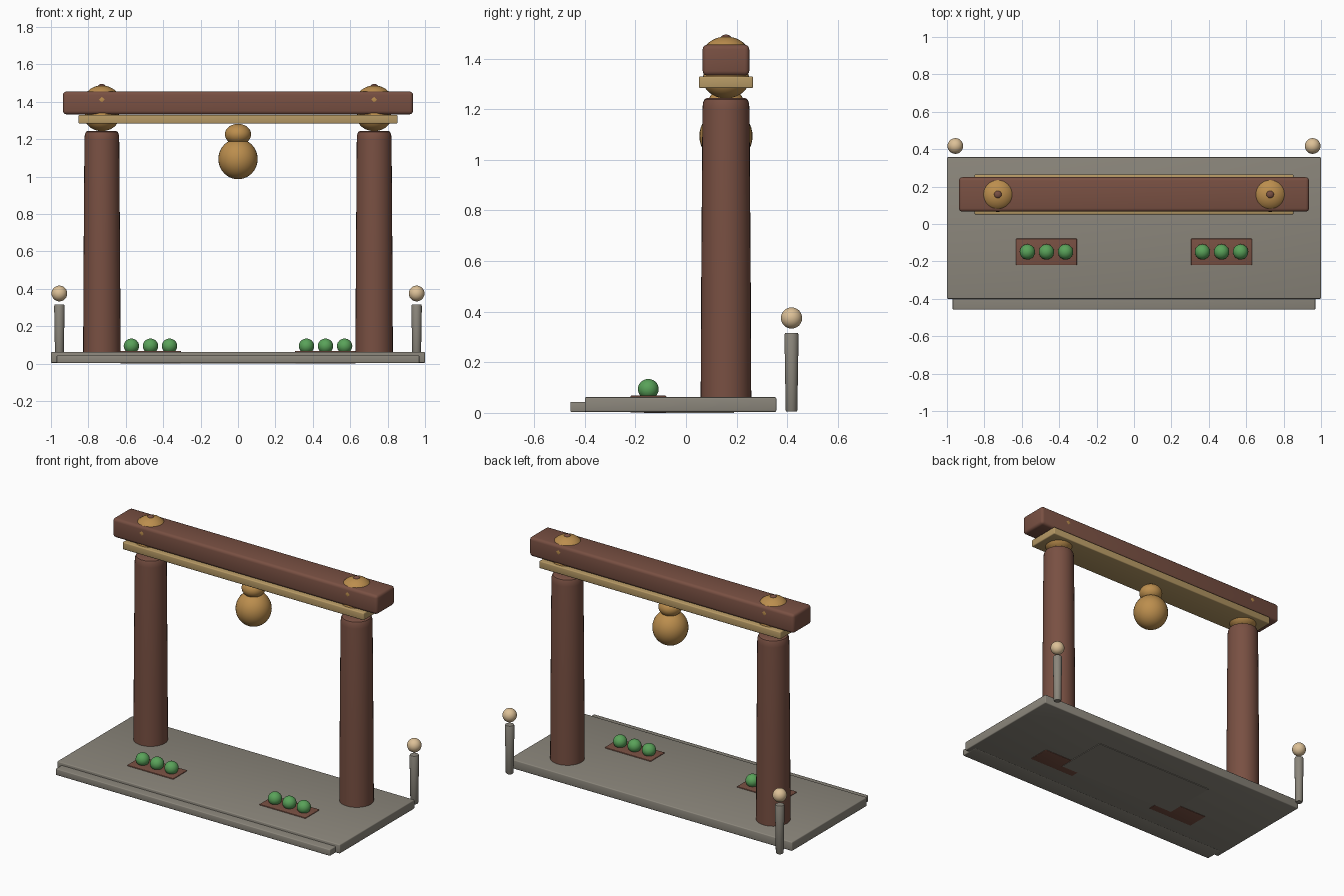
import bpy, bmesh, math
from mathutils import Matrix

if "Cube" in bpy.data.objects:
    bpy.data.objects.remove(bpy.data.objects["Cube"])


def mat(name, rgb):
    m = bpy.data.materials.new(name)
    m.diffuse_color = (*rgb, 1)
    m.use_nodes = True
    m.node_tree.nodes["Principled BSDF"].inputs["Base Color"].default_value = m.diffuse_color
    return m


WOOD = mat("dark_wood", (0.19, 0.08, 0.055))
GOLD = mat("brass", (0.50, 0.27, 0.075))
TAN = mat("light_wood", (0.47, 0.32, 0.13))
STONE = mat("stone", (0.26, 0.24, 0.20))
GREEN = mat("green", (0.10, 0.36, 0.10))
CREAM = mat("cream", (0.72, 0.53, 0.31))


def finish(name, bm, material):
    bmesh.ops.recalc_face_normals(bm, faces=bm.faces)
    me = bpy.data.meshes.new(name)
    bm.to_mesh(me)
    bm.free()
    me.materials.append(material)
    ob = bpy.data.objects.new(name, me)
    bpy.context.collection.objects.link(ob)
    bpy.ops.object.select_all(action='DESELECT')
    ob.select_set(True)
    bpy.context.view_layer.objects.active = ob
    bpy.ops.object.shade_smooth_by_angle(angle=math.radians(35))
    return ob


def box(name, x, y, z, material, bevel=0.0):
    """Box from (min, max) ranges with rounded edges."""
    bm = bmesh.new()
    bmesh.ops.create_cube(bm, size=1)
    for v in bm.verts:
        v.co = [r[0] if c < 0 else r[1] for c, r in zip(v.co, (x, y, z))]
    if bevel:
        bmesh.ops.bevel(bm, geom=bm.edges[:], offset=bevel, segments=3,
                        profile=0.5, affect='EDGES')
    return finish(name, bm, material)


def ball(name, loc, r, rz, material):
    bm = bmesh.new()
    bmesh.ops.create_uvsphere(bm, u_segments=32, v_segments=20, radius=1)
    bm.transform(Matrix.Translation(loc) @ Matrix.Diagonal((r, r, rz, 1)))
    return finish(name, bm, material)


def lathe(name, loc, profile, material, n=32):
    """Revolve (radius, z) points around a vertical axis, capping both ends."""
    bm = bmesh.new()
    rings = [[bm.verts.new((loc[0] + r * math.cos(2 * math.pi * i / n),
                            loc[1] + r * math.sin(2 * math.pi * i / n), z))
              for i in range(n)] for r, z in profile]
    for a, b in zip(rings, rings[1:]):
        for i in range(n):
            j = (i + 1) % n
            bm.faces.new((a[i], a[j], b[j], b[i]))
    bm.faces.new(rings[0])
    bm.faces.new(rings[-1])
    return finish(name, bm, material)


# Stone base, front step and the foundation slab underneath
box("platform", (-1, 1), (-0.40, 0.357), (0.004, 0.062), STONE, 0.006)
box("front_step", (-0.97, 0.97), (-0.457, -0.34), (0.003, 0.044), STONE, 0.005)
box("foundation_slab", (-0.43, 0.43), (-0.165, 0.19), (0, 0.03), STONE)

# Cross beams
CY = 0.158
box("main_beam", (-0.936, 0.936), (CY - 0.092, CY + 0.092), (1.333, 1.455), WOOD, 0.018)
box("lower_beam", (-0.853, 0.853), (CY - 0.107, CY + 0.107), (1.283, 1.33), TAN, 0.006)

for side, s in (("left", -1), ("right", 1)):
    # Pillar with brass fittings above and below the beams
    px = s * 0.728
    lathe(side + "_pillar", (px, CY),
          [(0.100, 0.01), (0.100, 0.06), (0.098, 0.5), (0.093, 1.20),
           (0.091, 1.225), (0.085, 1.239), (0.074, 1.245)], WOOD)
    ball(side + "_capital", (px, CY, 1.318), 0.092, 0.075, GOLD)
    ball(side + "_cap_dome", (px, CY, 1.412), 0.0935, 0.075, GOLD)
    ball(side + "_finial", (px, CY, 1.483), 0.02, 0.012, WOOD)

    # Lamp post behind the platform
    lx, ly = s * 0.955, 0.417
    lathe(side + "_lamp_post", (lx, ly),
          [(0.020, 0.005), (0.023, 0.01), (0.028, 0.308), (0.025, 0.315)], STONE, 24)
    ball(side + "_lamp_globe", (lx, ly, 0.375), 0.042, 0.042, CREAM)

    # Offering tray with three green balls
    tx = s * 0.468
    box(side + "_tray", (tx - 0.163, tx + 0.163), (-0.22, -0.078), (0.001, 0.068), WOOD, 0.004)
    for i in (-1, 0, 1):
        ball(f"{side}_green_ball_{i + 2}", (tx + i * 0.102, -0.149, 0.094), 0.041, 0.04, GREEN)

# Hanging bell
ball("bell_body", (0, CY, 1.094), 0.105, 0.108, GOLD)
ball("bell_crown", (0, CY, 1.226), 0.07, 0.056, GOLD)
